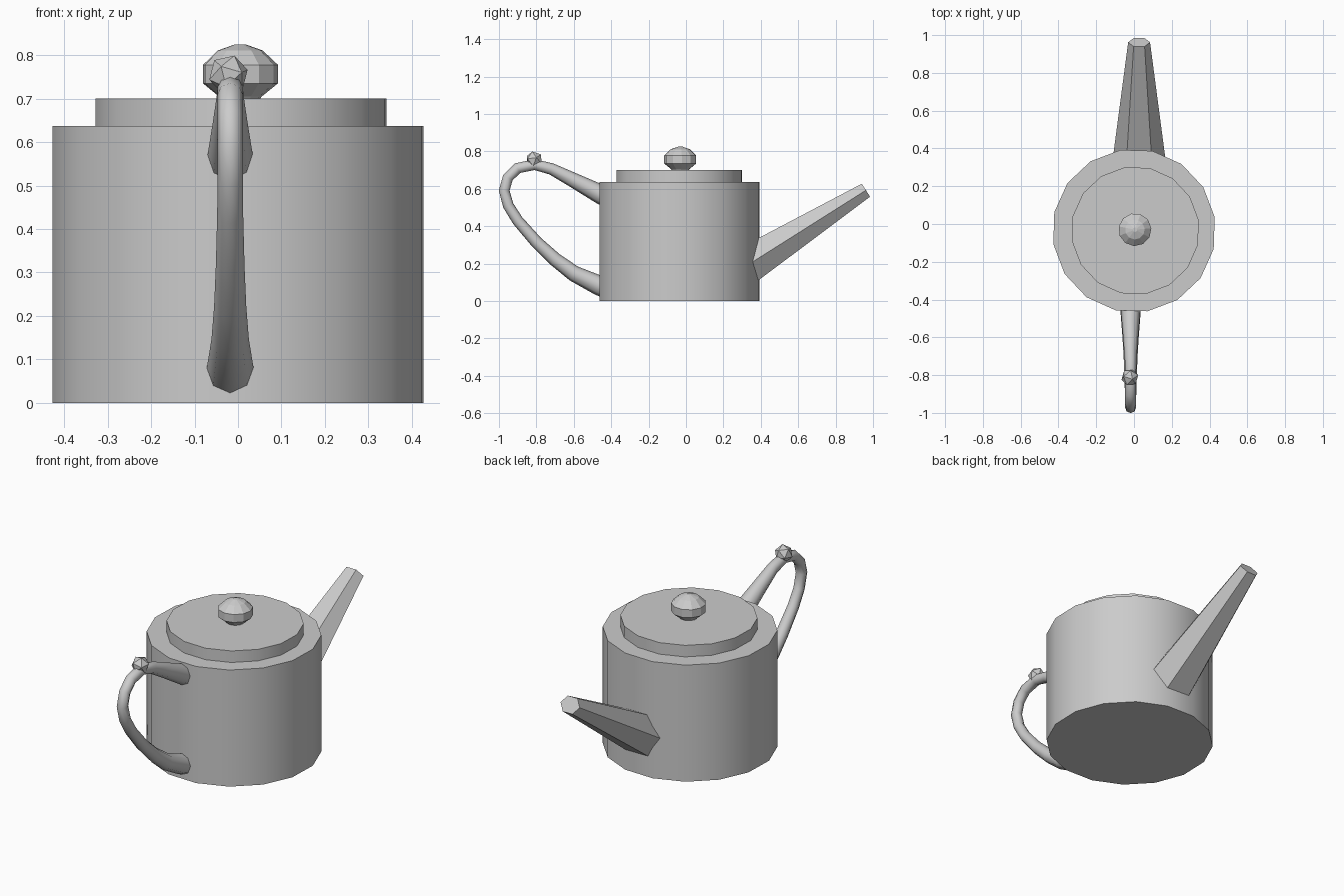
import bpy
import math
from mathutils import Vector

cube = bpy.data.objects.get("Cube")
if cube:
    bpy.data.objects.remove(cube, do_unlink=True)

GREY = (0.6, 0.6, 0.6, 1)
metal = bpy.data.materials.new("plain grey")
metal.diffuse_color = GREY
metal.use_nodes = True
metal.node_tree.nodes["Principled BSDF"].inputs["Base Color"].default_value = GREY


def finish(obj, name, smooth=None):
    obj.name = name
    obj.data.materials.clear()
    obj.data.materials.append(metal)
    bpy.ops.object.select_all(action="DESELECT")
    obj.select_set(True)
    bpy.context.view_layer.objects.active = obj
    if smooth:
        bpy.ops.object.shade_smooth_by_angle(angle=math.radians(smooth))
    return obj


def lathe(name, profile, sides, turn, centre, smooth=None):
    """Closed solid from (radius, height) rings around a vertical axis."""
    verts = []
    for r, z in profile:
        for i in range(sides):
            a = math.radians(turn) + math.tau * i / sides
            verts.append((r * math.cos(a), r * math.sin(a), z))
    faces = [tuple(reversed(range(sides)))]
    for k in range(len(profile) - 1):
        a, b = k * sides, (k + 1) * sides
        for i in range(sides):
            j = (i + 1) % sides
            faces.append((a + i, a + j, b + j, b + i))
    faces.append(tuple(range(len(verts) - sides, len(verts))))
    mesh = bpy.data.meshes.new(name)
    mesh.from_pydata(verts, [], faces)
    obj = bpy.data.objects.new(name, mesh)
    obj.location = centre
    bpy.context.collection.objects.link(obj)
    return finish(obj, name, smooth)


# Body, lid and lid knob
lathe("body", [(0.433, 0), (0.433, 0.637)], 16, 9.5, (0, -0.035, 0), 40)
lathe("lid", [(0.34, 0.6), (0.34, 0.7)], 16, 9.5, (0.007, -0.035, 0), 40)
knob = [(0.03, 0.68), (0.05, 0.705), (0.087, 0.735), (0.087, 0.778),
        (0.052, 0.811), (0.012, 0.825)]
lathe("lid_knob", knob, 11, 5, (0.005, -0.03, 0))

# Tapered six-sided spout, flattened across its height
root, tip = Vector((0.027, 0.25, 0.142)), Vector((0.027, 0.962, 0.592))
axis = tip - root
spout = lathe("spout", [(0.152, 0), (0.058, axis.length)], 6, 0, root)
spout.rotation_euler = (-math.atan2(axis.y, axis.z), 0, 0)
spout.scale = (1, 0.82, 1)

# Handle: a loop that flares where it meets the body; (y, z, radius)
path = [(-0.40, 0.06, 0.058), (-0.47, 0.085, 0.053), (-0.60, 0.147, 0.043),
        (-0.70, 0.222, 0.037), (-0.80, 0.315, 0.033), (-0.90, 0.43, 0.030),
        (-0.95, 0.51, 0.029), (-0.972, 0.59, 0.029), (-0.952, 0.66, 0.029),
        (-0.90, 0.71, 0.029), (-0.81, 0.729, 0.029), (-0.72, 0.706, 0.031),
        (-0.60, 0.645, 0.040), (-0.47, 0.577, 0.051), (-0.40, 0.542, 0.056)]
curve = bpy.data.curves.new("handle", "CURVE")
curve.dimensions = "3D"
curve.bevel_depth = 1
curve.bevel_resolution = 2
curve.use_fill_caps = True
spline = curve.splines.new("POLY")
spline.points.add(len(path) - 1)
for point, (y, z, r) in zip(spline.points, path):
    point.co = (-0.018, y, z, 1)
    point.radius = r
handle = bpy.data.objects.new("handle", curve)
bpy.context.collection.objects.link(handle)
finish(handle, "handle")
bpy.ops.object.convert(target="MESH")
finish(bpy.context.object, "handle", 50)

# Faceted thumb rest on top of the handle
bpy.ops.mesh.primitive_ico_sphere_add(subdivisions=1, radius=0.047,
                                      location=(-0.022, -0.812, 0.755),
                                      rotation=(0.3, 0.2, 0.4))
finish(bpy.context.object, "thumb_rest")
